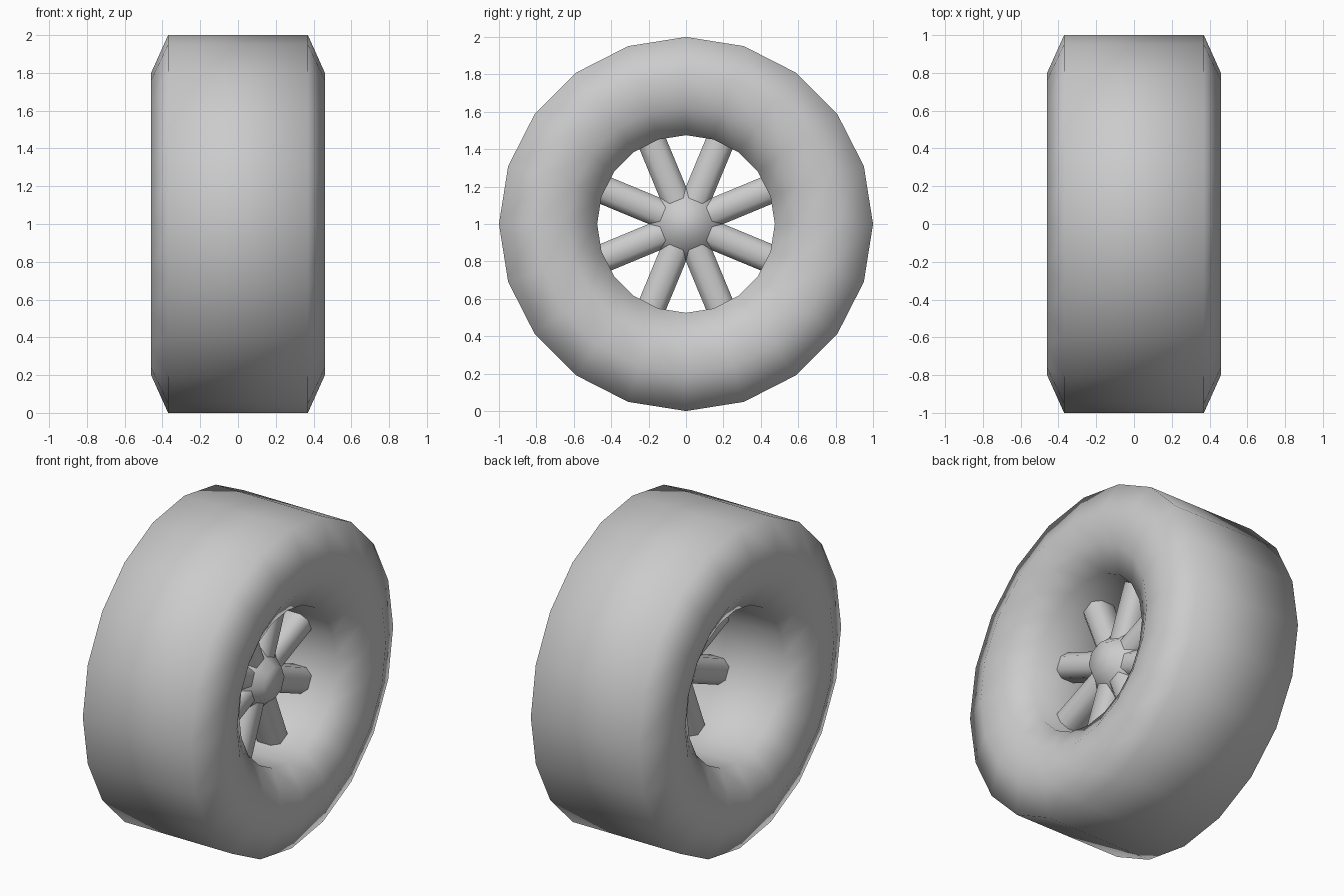
import bpy, bmesh
from math import sin, cos, pi, radians

if "Cube" in bpy.data.objects:
    bpy.data.objects.remove(bpy.data.objects["Cube"])

CZ = 1.0  # axle height


def finish(name, bm, angle):
    bmesh.ops.recalc_face_normals(bm, faces=bm.faces)
    me = bpy.data.meshes.new(name)
    bm.to_mesh(me)
    bm.free()
    ob = bpy.data.objects.new(name, me)
    bpy.context.collection.objects.link(ob)
    bpy.ops.object.select_all(action='DESELECT')
    ob.select_set(True)
    bpy.context.view_layer.objects.active = ob
    bpy.ops.object.shade_smooth_by_angle(angle=radians(angle))
    return ob


def ring(bm, x, r, n):
    """Circle of n vertices around the axle (x axis), first vertex on top."""
    return [bm.verts.new((x, r * sin(2 * pi * i / n), CZ + r * cos(2 * pi * i / n)))
            for i in range(n)]


def bridge(bm, a, b):
    n = len(a)
    for i in range(n):
        j = (i + 1) % n
        bm.faces.new((a[i], a[j], b[j], b[i]))


# Tyre: mirrored half profile (x, radius) revolved in 20 steps
half = [(0.37, 1.0), (0.46, 0.80), (0.435, 0.63), (0.34, 0.475)]
profile = half + [(-x, r) for x, r in reversed(half)]
bm = bmesh.new()
rings = [ring(bm, x, r, 20) for x, r in profile]
for k in range(len(rings)):
    bridge(bm, rings[k], rings[(k + 1) % len(rings)])
finish("tyre", bm, 180)

# Hub: eight-sided boss with a domed cap on the +x side
bm = bmesh.new()
rings = [ring(bm, x, r, 8) for x, r in
         [(0.02, 0.14), (0.06, 0.2), (0.15, 0.2), (0.19, 0.145), (0.25, 0.10)]]
for a, b in zip(rings, rings[1:]):
    bridge(bm, a, b)
bm.faces.new(rings[0])
bm.faces.new(rings[-1])
finish("hub", bm, 60)

# Spokes: eight chamfered bars growing from the hub sides into the tyre
section = [(0.06, -0.0765), (0.15, -0.0765), (0.19, -0.04), (0.19, 0.04),
           (0.15, 0.0765), (0.06, 0.0765), (0.02, 0.04), (0.02, -0.04)]
bm = bmesh.new()
for k in range(8):
    a = pi / 8 + k * pi / 4
    ends = [[bm.verts.new((x, r * sin(a) + t * cos(a), CZ + r * cos(a) - t * sin(a)))
             for x, t in section] for r in (0.13, 0.50)]
    bridge(bm, *ends)
    bm.faces.new(ends[0])
    bm.faces.new(ends[1])
finish("spokes", bm, 50)
